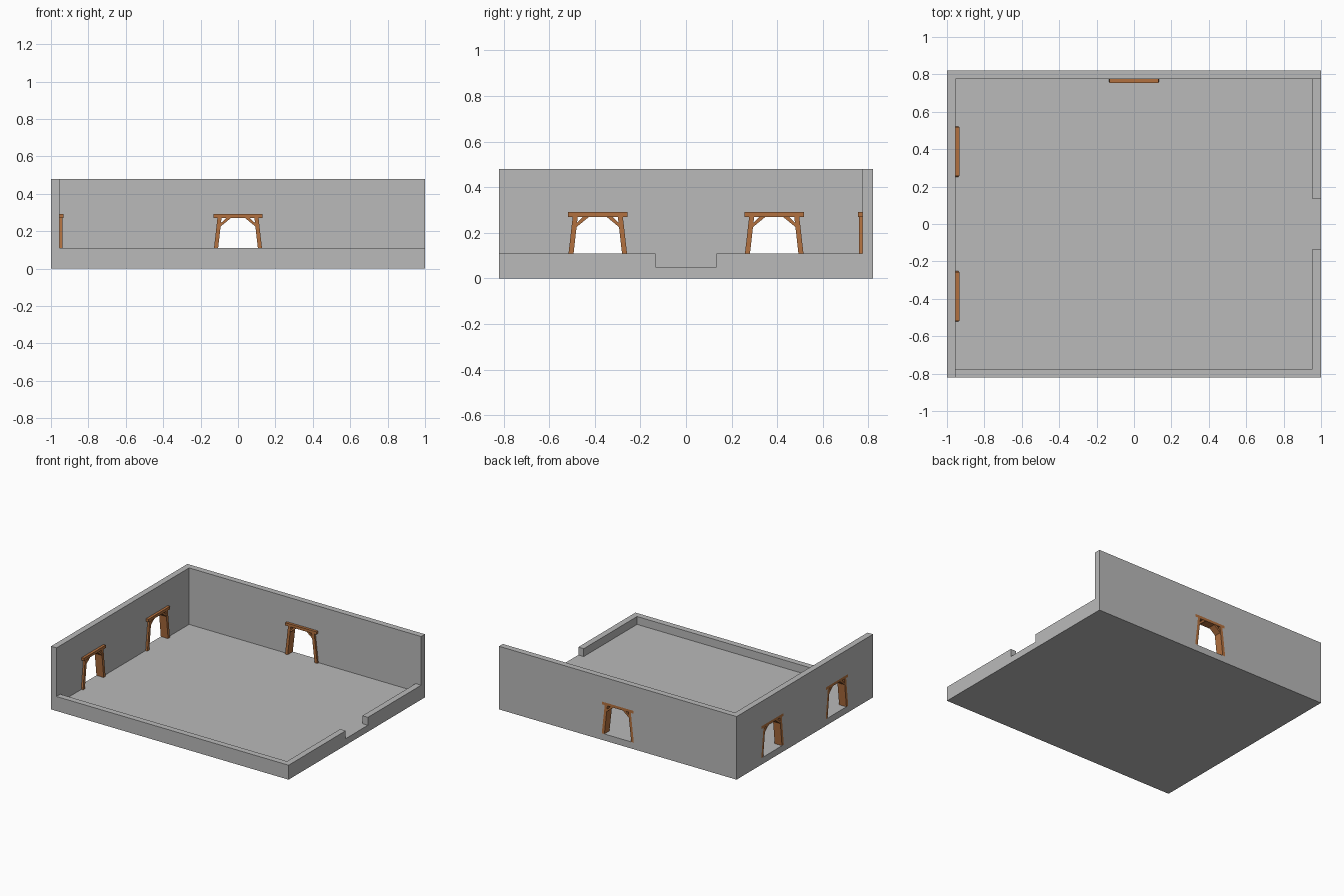
import bpy, bmesh
from math import radians
from mathutils import Matrix

if "Cube" in bpy.data.objects:
    bpy.data.objects.remove(bpy.data.objects["Cube"])

X, Y, H = 1.0, 0.82, 0.48           # half sizes and tall wall height
FLOOR, LOW, T = 0.05, 0.11, 0.046   # floor level, low wall top, wall thickness


def material(name, r, g, b):
    mat = bpy.data.materials.new(name)
    mat.diffuse_color = (r, g, b, 1)
    mat.use_nodes = True
    mat.node_tree.nodes["Principled BSDF"].inputs["Base Color"].default_value = mat.diffuse_color
    return mat


wood = material("wood", 0.45, 0.165, 0.05)
stone = material("stone", 0.49, 0.49, 0.49)


def prism(name, profile, y0, y1, matrix=Matrix(), mat=stone):
    """Extrude an (x, z) profile along y, then place it."""
    bm = bmesh.new()
    face = bm.faces.new([bm.verts.new((x, y0, z)) for x, z in profile])
    ext = bmesh.ops.extrude_face_region(bm, geom=[face])
    moved = [v for v in ext["geom"] if isinstance(v, bmesh.types.BMVert)]
    bmesh.ops.translate(bm, vec=(0, y1 - y0, 0), verts=moved)
    bmesh.ops.transform(bm, matrix=matrix, verts=bm.verts)
    bmesh.ops.recalc_face_normals(bm, faces=bm.faces)
    me = bpy.data.meshes.new(name)
    bm.to_mesh(me)
    bm.free()
    me.materials.append(mat)
    ob = bpy.data.objects.new(name, me)
    bpy.context.collection.objects.link(ob)
    return ob


def box(name, x0, x1, y0, y1, z0, z1):
    return prism(name, [(x0, z0), (x1, z0), (x1, z1), (x0, z1)], y0, y1)


def cut(target, cutter):
    mod = target.modifiers.new("cut", 'BOOLEAN')
    mod.operation, mod.solver, mod.object = 'DIFFERENCE', 'EXACT', cutter
    cutter.hide_render = True
    bpy.context.view_layer.objects.active = target
    bpy.ops.object.modifier_apply(modifier=mod.name)
    bpy.data.objects.remove(cutter)


# Room shell: two tall walls, two low walls, a gap on the right
room = box("room_shell", -X, X, -Y, Y, 0, H)
cut(room, box("cut_upper", -X + T, 2, -2, Y - T, LOW, 1))
cut(room, box("cut_inside", -X + T, X - T, -Y + T, Y - T, FLOOR, 0.3))
cut(room, box("cut_gap", 0.8, 2, -0.133, 0.133, FLOOR, 0.3))

# Doorways: local +y points outward, y = 0 is the outer wall plane
turn = Matrix.Rotation(radians(90), 4, 'Z')
places = {
    "back_door": Matrix.Translation((0, Y, 0)),
    "left_rear_door": Matrix.Translation((-X, 0.387, 0)) @ turn,
    "left_front_door": Matrix.Translation((-X, -0.387, 0)) @ turn,
}
IN = -T - 0.015
half = [(0.135, FLOOR), (0.110, 0.27), (0.131, 0.27), (0.131, 0.291)]
outline = half + [(-x, z) for x, z in reversed(half)]
for name, m in places.items():
    # The frame fills this opening, flush with the outer wall face
    cut(room, prism("cut_door", outline, 0.05, -0.1, m))
    # Lintel
    prism(name + "_lintel", [(-0.131, 0.27), (0.131, 0.27), (0.131, 0.291),
                             (-0.131, 0.291)], IN - 0.005, 0, m, wood)
    for s, side in ((-1, "left"), (1, "right")):
        # Leaning post
        post = [(0.135, FLOOR), (0.110, 0.27), (0.088, 0.27), (0.113, FLOOR)]
        prism(f"{name}_{side}_post", [(s * x, z) for x, z in post], IN, 0, m, wood)
        # Diagonal brace
        brace = [(0.097, 0.222), (0.093, 0.242), (0.062, 0.272), (0.036, 0.272)]
        prism(f"{name}_{side}_brace", [(s * x, z) for x, z in brace],
              IN + 0.003, -0.003, m, wood)
